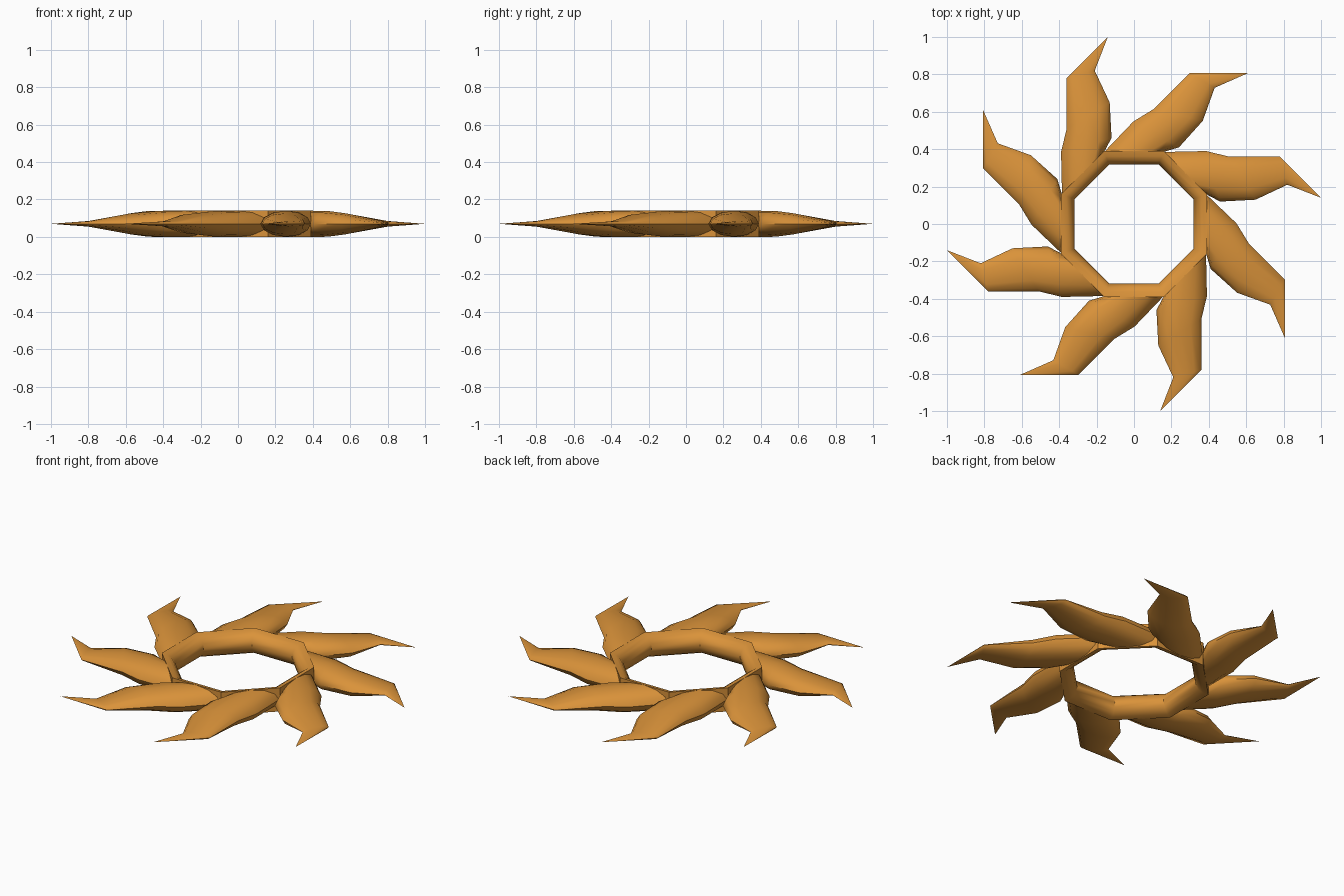
import bpy, bmesh, math

if "Cube" in bpy.data.objects:
    bpy.data.objects.remove(bpy.data.objects["Cube"])

N = 8            # blades and ring sides
H = 0.07         # half thickness, also mid height
SIDES = 12       # blade cross-section sides

gold = bpy.data.materials.new("amber orange")
gold.diffuse_color = (0.70, 0.29, 0.042, 1)
gold.use_nodes = True
gold.node_tree.nodes["Principled BSDF"].inputs["Base Color"].default_value = gold.diffuse_color


def finish(name, bm):
    bmesh.ops.recalc_face_normals(bm, faces=bm.faces)
    me = bpy.data.meshes.new(name)
    bm.to_mesh(me)
    bm.free()
    me.materials.append(gold)
    ob = bpy.data.objects.new(name, me)
    bpy.context.collection.objects.link(ob)
    bpy.ops.object.select_all(action='DESELECT')
    ob.select_set(True)
    bpy.context.view_layer.objects.active = ob
    bpy.ops.object.shade_smooth_by_angle(angle=math.radians(42))
    return ob


def bridge(bm, a, b):
    n = len(a)
    for i in range(n):
        j = (i + 1) % n
        bm.faces.new((a[i], a[j], b[j], b[i]))


# Octagonal ring: half-round inside, flat wall outside
bm = bmesh.new()
loops = []
for k in range(N):
    ang = math.radians(22.5 + 45 * k)
    loop = []
    for s in range(9):
        t = math.pi / 2 + math.pi * s / 8
        r = (0.389 + H * math.cos(t)) / math.cos(math.pi / N)
        loop.append(bm.verts.new((r * math.cos(ang), r * math.sin(ang), H + H * math.sin(t))))
    loops.append(loop)
for k in range(N):
    bridge(bm, loops[k], loops[(k + 1) % N])
finish("ring", bm)

# Flame blade sections: left point, right point, half height
sections = [
    ((-0.385, 0.16), (-0.16, 0.385), 0.07),
    ((-0.39, 0.385), (-0.12, 0.46), 0.069),
    ((-0.36, 0.51), (-0.13, 0.65), 0.055),
    ((-0.36, 0.78), (-0.21, 0.82), 0.015),
]
for k in range(N):
    c, s = math.cos(math.pi / 4 * k), math.sin(math.pi / 4 * k)
    bm = bmesh.new()
    loops = []
    for (lx, ly), (rx, ry), h in sections:
        loop = []
        for i in range(SIDES):
            t = 2 * math.pi * i / SIDES
            f = 0.5 + 0.5 * math.cos(t)
            x, y = lx + (rx - lx) * f, ly + (ry - ly) * f
            loop.append(bm.verts.new((x * c - y * s, x * s + y * c, H + h * math.sin(t))))
        loops.append(loop)
    for a, b in zip(loops, loops[1:]):
        bridge(bm, a, b)
    # pointed tip
    x, y = -0.14, 1.0
    tip = bm.verts.new((x * c - y * s, x * s + y * c, H))
    last = loops[-1]
    for i in range(SIDES):
        bm.faces.new((last[i], last[(i + 1) % SIDES], tip))
    bm.faces.new(loops[0])
    finish(f"blade_{k + 1}", bm)
